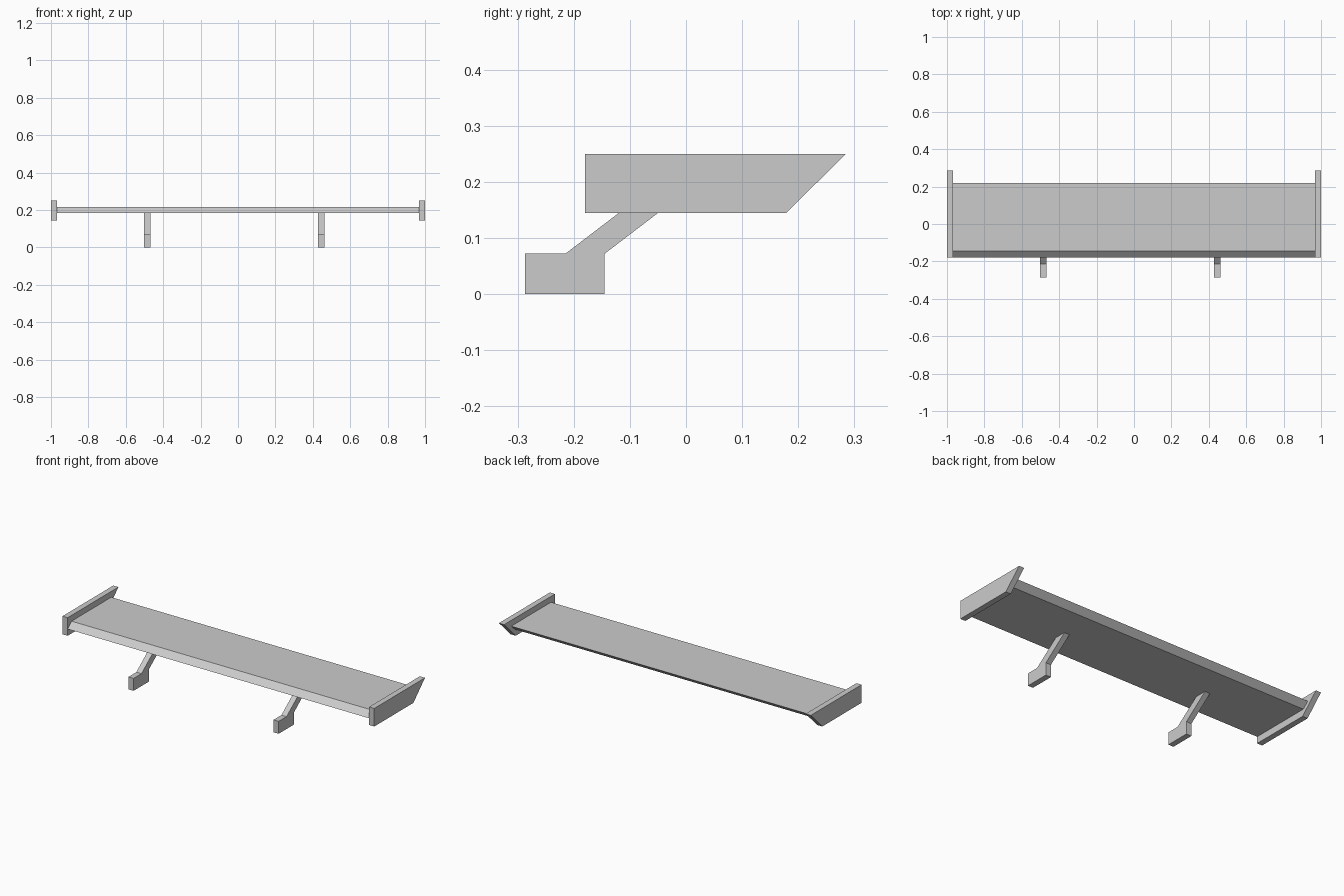
import bpy

cube = bpy.data.objects.get("Cube")
if cube:
    bpy.data.objects.remove(cube, do_unlink=True)

# Single flat colour
grey = bpy.data.materials.new("light_grey")
grey.use_nodes = True
colour = (0.6, 0.6, 0.6, 1)
grey.diffuse_color = colour
grey.node_tree.nodes["Principled BSDF"].inputs["Base Color"].default_value = colour


def extrude_profile(name, profile, x0, x1):
    """Closed prism from a side profile of (y, z) points, spanning x0 to x1."""
    n = len(profile)
    verts = [(x, y, z) for x in (x0, x1) for y, z in profile]
    faces = [tuple(reversed(range(n))), tuple(range(n, 2 * n))]
    faces += [(i, (i + 1) % n, (i + 1) % n + n, i + n) for i in range(n)]
    mesh = bpy.data.meshes.new(name)
    mesh.from_pydata(verts, [], faces)
    mesh.materials.append(grey)
    obj = bpy.data.objects.new(name, mesh)
    bpy.context.collection.objects.link(obj)
    return obj


# Wing blade: slanted leading and trailing edges
blade = [(-0.18, 0.184), (0.185, 0.184), (0.22, 0.216), (-0.144, 0.216)]
extrude_profile("wing_blade", blade, -0.967, 0.967)

# End plates with a raked rear edge
plate = [(-0.18, 0.145), (0.179, 0.145), (0.285, 0.25), (-0.18, 0.25)]
extrude_profile("right_end_plate", plate, -1.0, -0.967)
extrude_profile("left_end_plate", plate, 0.967, 1.0)

# Cranked struts: block foot and an arm leaning back to the blade underside
strut = [(-0.287, 0), (-0.145, 0), (-0.145, 0.072), (0.003, 0.185),
         (-0.067, 0.185), (-0.215, 0.072), (-0.287, 0.072)]
extrude_profile("right_strut", strut, -0.502, -0.469)
extrude_profile("left_strut", strut, 0.429, 0.462)
